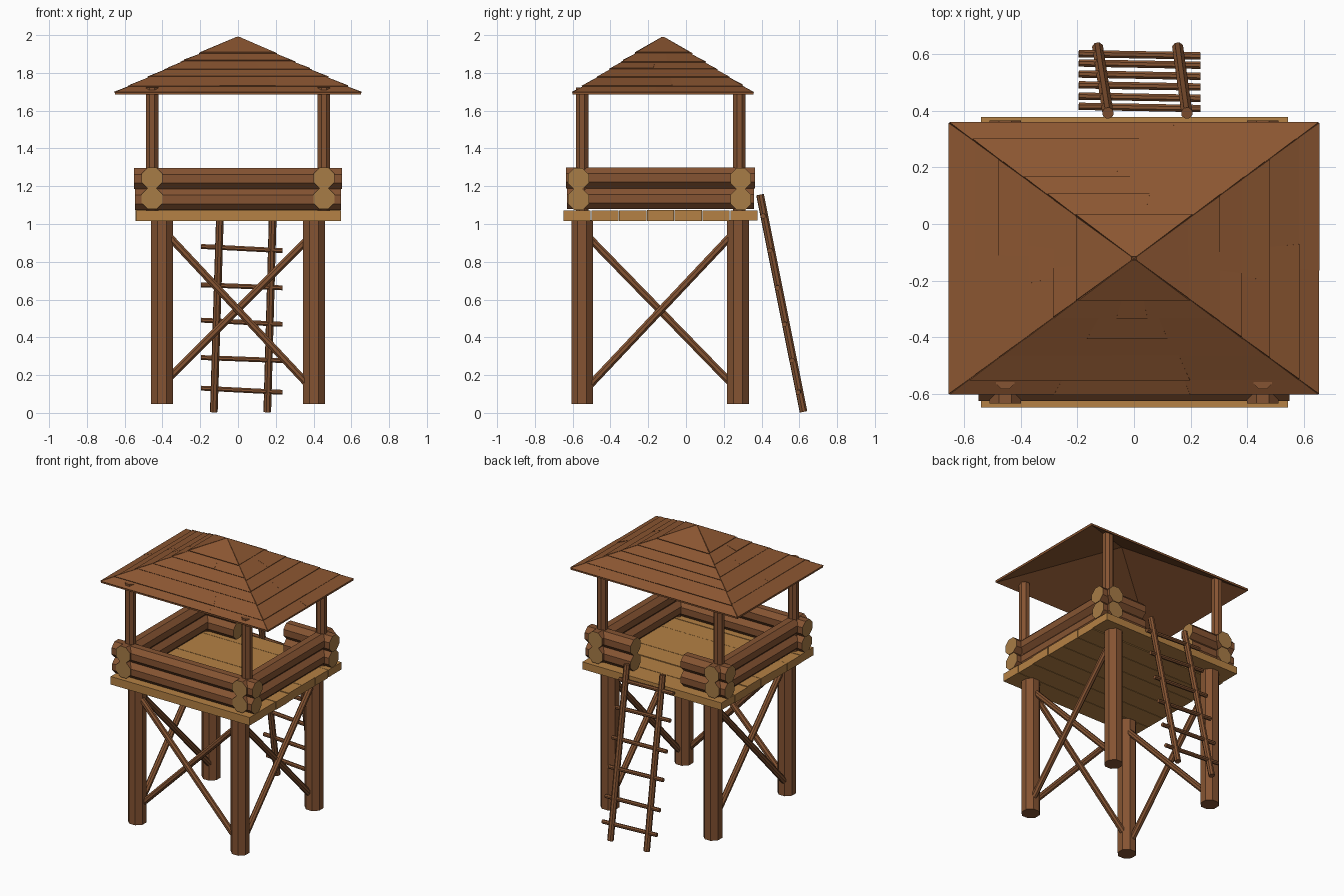
import bpy, bmesh, math, random
from mathutils import Vector, Matrix

if "Cube" in bpy.data.objects:
    bpy.data.objects.remove(bpy.data.objects["Cube"])

random.seed(4)


def material(name, rgb):
    m = bpy.data.materials.new(name)
    m.diffuse_color = (*rgb, 1)
    m.use_nodes = True
    m.node_tree.nodes["Principled BSDF"].inputs["Base Color"].default_value = m.diffuse_color
    return m


LOG = material("log brown", (0.235, 0.088, 0.032))
ROOF = material("roof brown", (0.26, 0.093, 0.031))
PLANK = material("plank tan", (0.46, 0.22, 0.058))
CUT = material("cut end tan", (0.39, 0.20, 0.061))


def finish(name, bm, mats):
    bmesh.ops.recalc_face_normals(bm, faces=bm.faces)
    me = bpy.data.meshes.new(name)
    bm.to_mesh(me)
    bm.free()
    for m in mats:
        me.materials.append(m)
    ob = bpy.data.objects.new(name, me)
    bpy.context.collection.objects.link(ob)
    return ob


def rod(name, p, q, r, sides=8, end=LOG, r2=None):
    """Faceted pole from p to q, with its own colour on the end caps."""
    p, q = Vector(p), Vector(q)
    d = q - p
    bm = bmesh.new()
    bmesh.ops.create_cone(bm, cap_ends=True, segments=sides, radius1=r,
                          radius2=r2 or r, depth=d.length)
    for f in bm.faces:
        f.material_index = 1 if len(f.verts) > 4 else 0
    mat = (Matrix.Translation((p + q) / 2)
           @ d.to_track_quat('Z', 'Y').to_matrix().to_4x4()
           @ Matrix.Rotation(math.pi / sides, 4, 'Z'))
    bm.transform(mat)
    return finish(name, bm, [LOG, end])


FRONT, BACK = -0.55, 0.275

# Legs and roof posts
for sx, side in ((-1, "left"), (1, "right")):
    for y, end in ((FRONT, "front"), (BACK, "back")):
        rod(f"{end}_{side}_leg", (sx * 0.402, y, 0.048), (sx * 0.402, y, 1.02), 0.062)
        py = y + (0.008 if y > 0 else 0)
        rod(f"{end}_{side}_post", (sx * 0.455, py, 1.07), (sx * 0.455, py, 1.722), 0.036)

# Crossed braces on the front and both sides (the ladder side stays open)
rod("front_brace_a", (-0.375, FRONT - 0.012, 0.945), (0.375, FRONT - 0.012, 0.145), 0.021)
rod("front_brace_b", (-0.375, FRONT + 0.012, 0.175), (0.375, FRONT + 0.012, 0.925), 0.021)
for sx, side in ((-1, "left"), (1, "right")):
    rod(f"{side}_brace_a", (sx * 0.412, -0.52, 0.135), (sx * 0.412, 0.245, 0.945), 0.021)
    rod(f"{side}_brace_b", (sx * 0.39, -0.52, 0.935), (sx * 0.39, 0.245, 0.15), 0.021)

# Platform planks running left to right
bm = bmesh.new()
N, Y0, Y1 = 7, -0.65, 0.38
w = (Y1 - Y0) / N
for i in range(N):
    low = 1.015 + random.choice((0, 0.004, 0.009))
    high = 1.073 + random.uniform(-0.003, 0.003)
    left, right = -0.545 + random.uniform(0, .006), 0.548 - random.uniform(0, .006)
    m = (Matrix.Translation(((left + right) / 2, Y0 + (i + 0.5) * w, (low + high) / 2))
         @ Matrix.Diagonal((right - left, w - 0.003, high - low, 1)))
    bmesh.ops.create_cube(bm, size=1, matrix=m)
finish("platform_planks", bm, [PLANK])

# Log railing, two courses, with a gap for the ladder at the back
for k, (z, ext) in enumerate(((1.13, 0.0), (1.24, 0.005))):
    row = ("lower", "upper")[k]
    r = 0.060
    rod(f"{row}_front_log", (-0.545 - ext, -0.57, z), (0.545 + ext, -0.57, z), r, 8, CUT)
    rod(f"{row}_back_left_log", (-0.545 - ext, 0.29, z), (-0.20, 0.29, z), r, 8, CUT)
    rod(f"{row}_back_right_log", (0.19, 0.29, z), (0.545 + ext, 0.29, z), r, 8, CUT)
    for sx, side in ((-1, "left"), (1, "right")):
        rod(f"{row}_{side}_log", (sx * 0.455, -0.63 - ext, z + 0.004),
            (sx * 0.455, 0.36 + ext, z + 0.004), r, 8, CUT)

# Ladder leaning on the back
rod("ladder_left_rail", (-0.128, 0.622, 0.006), (-0.092, 0.392, 1.155), 0.021)
rod("ladder_right_rail", (0.155, 0.622, 0.006), (0.187, 0.392, 1.155), 0.021)
for i, z in enumerate((0.12, 0.285, 0.48, 0.67, 0.87, 1.05)):
    y = 0.622 - 0.2 * z
    tilt = 0.011 if i % 2 == 0 else 0.008
    rod(f"ladder_rung_{i + 1}", (-0.195, y + 0.004, z + tilt), (0.235, y - 0.004, z - tilt), 0.014)

# Roof: a thin pyramid shell covered by overlapping board courses
apex = Vector((0, -0.122, 1.992))
ex, ey0, ey1, ez = 0.652, -0.60, 0.357, 1.693
eaves = [Vector(c) for c in ((-ex, ey0, ez), (ex, ey0, ez), (ex, ey1, ez), (-ex, ey1, ez))]
bm = bmesh.new()
top = bm.verts.new(apex)
ring = [bm.verts.new(c) for c in eaves]
under = bm.verts.new(apex - Vector((0, 0, 0.016)))
ring2 = [bm.verts.new(c - Vector((0, 0, 0.008))) for c in eaves]
for i in range(4):
    j = (i + 1) % 4
    bm.faces.new((top, ring[i], ring[j]))
    bm.faces.new((under, ring2[j], ring2[i]))
    bm.faces.new((ring[i], ring2[i], ring2[j], ring[j]))
finish("roof_shell", bm, [ROOF])

bm = bmesh.new()
for i in range(4):
    a, b = eaves[i], eaves[(i + 1) % 4]
    n = (a - apex).cross(b - apex).normalized()
    if n.z < 0:
        n = -n
    levels = [0.012] + [t + random.uniform(-0.025, 0.025)
                        for t in (0.30, 0.45, 0.59, 0.73, 0.87)] + [1.0]
    for t0, t1 in zip(levels, levels[1:]):
        # one to three boards in each course
        pieces = 1 if t1 < 0.4 else random.choice((2, 2, 3))
        cuts = [0] + [(c + random.uniform(-0.25, 0.25)) / pieces
                      for c in range(1, pieces)] + [1]
        for s0, s1 in zip(cuts, cuts[1:]):
            lift = random.uniform(0.005, 0.009)
            quad = [(t0, s0, 0.002), (t0, s1, 0.002), (t1, s1, lift), (t1, s0, lift)]
            base = [apex + (a.lerp(b, s) - apex) * t for t, s, h in quad]
            lo = [bm.verts.new(p) for p in base]
            hi = [bm.verts.new(p + n * h) for p, (t, s, h) in zip(base, quad)]
            bm.faces.new(hi)
            bm.faces.new(lo[::-1])
            for k in range(4):
                m = (k + 1) % 4
                bm.faces.new((lo[k], lo[m], hi[m], hi[k]))
finish("roof_boards", bm, [ROOF])
